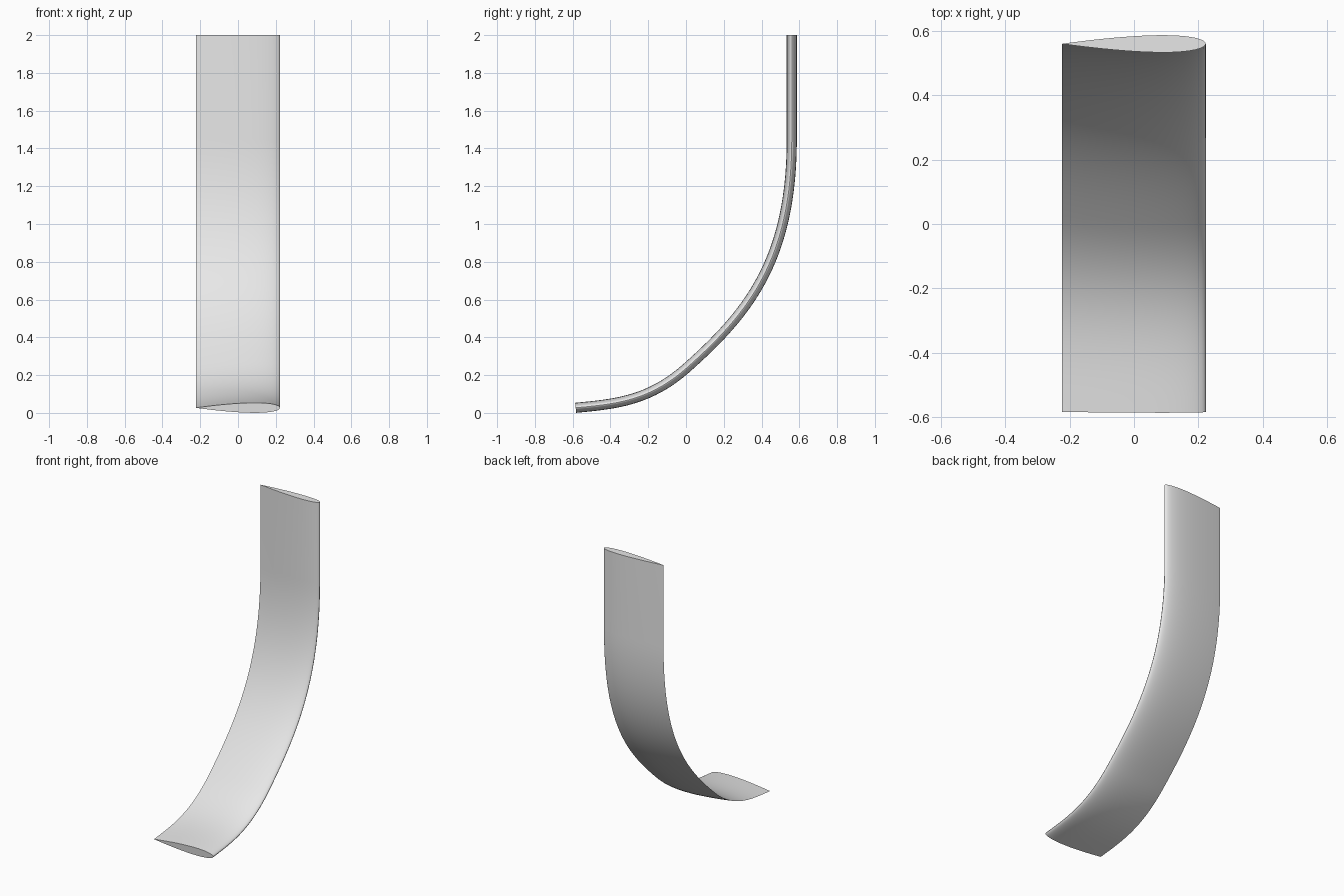
import bpy, bmesh, math
from mathutils import Vector
from mathutils.geometry import interpolate_bezier

cube = bpy.data.objects.get("Cube")
if cube:
    bpy.data.objects.remove(cube, do_unlink=True)

CHORD, THICKNESS, NOSE_X = 0.446, 0.12, 0.223
SIDE_STEPS = 28


def foil_section():
    """Closed symmetric foil outline as (x, offset), sharp tail at -x."""
    upper = []
    for i in range(SIDE_STEPS + 1):
        u = (1 - math.cos(math.pi * i / SIDE_STEPS)) / 2
        half = 5 * THICKNESS * (0.2969 * math.sqrt(u) - 0.126 * u
                                - 0.3516 * u**2 + 0.2843 * u**3 - 0.1036 * u**4)
        upper.append((NOSE_X - CHORD * u, CHORD * max(half, 0)))
    upper[-1] = (NOSE_X - CHORD, 0)
    lower = [(x, -h) for x, h in upper[-2:0:-1]]
    return upper + lower


def sweep_path():
    """Centre line in the y-z plane: flat foot, rising bend, upright shaft."""
    foot = [(-0.584, 0.027), (-0.38, 0.047), (-0.2, 0.06), (0, 0.235)]
    bend = [(0, 0.235), (0.32, 0.52), (0.56, 0.8), (0.56, 1.45)]
    path = []
    for segment, count in ((foot, 24), (bend, 40)):
        pts = interpolate_bezier(*[Vector((0, y, z)) for y, z in segment], count)
        path += pts[1:] if path else pts
    return path + [Vector((0, 0.56, 2))]


# Sweep the foil section along the path
section, path = foil_section(), sweep_path()
bm = bmesh.new()
rings = []
for i, p in enumerate(path):
    t = (path[min(i + 1, len(path) - 1)] - path[max(i - 1, 0)]).normalized()
    if i >= len(path) - 2:
        t = Vector((0, 0, 1))
    normal = Vector((0, -t.z, t.y))
    rings.append([bm.verts.new(p + Vector((x, 0, 0)) + normal * h) for x, h in section])

n = len(section)
for a, b in zip(rings, rings[1:]):
    for j in range(n):
        k = (j + 1) % n
        bm.faces.new((a[j], a[k], b[k], b[j]))

# End caps
bm.faces.new(rings[0])
bm.faces.new(rings[-1])
bmesh.ops.recalc_face_normals(bm, faces=bm.faces)

mesh = bpy.data.meshes.new("curved_foil_blade")
bm.to_mesh(mesh)
bm.free()
blade = bpy.data.objects.new("curved_foil_blade", mesh)
bpy.context.collection.objects.link(blade)

# Plain grey finish
grey = bpy.data.materials.new("light_grey")
grey.use_nodes = True
colour = (0.8, 0.8, 0.8, 1)
grey.diffuse_color = colour
grey.node_tree.nodes["Principled BSDF"].inputs["Base Color"].default_value = colour
mesh.materials.append(grey)

# Smooth skin with crisp caps
bpy.ops.object.select_all(action="DESELECT")
blade.select_set(True)
bpy.context.view_layer.objects.active = blade
bpy.ops.object.shade_smooth_by_angle(angle=math.radians(35))
# The tail stays a crisp edge along the whole blade
tail = NOSE_X - CHORD
for e in mesh.edges:
    if all(abs(mesh.vertices[v].co.x - tail) < 0.0001 for v in e.vertices):
        e.use_edge_sharp = True
